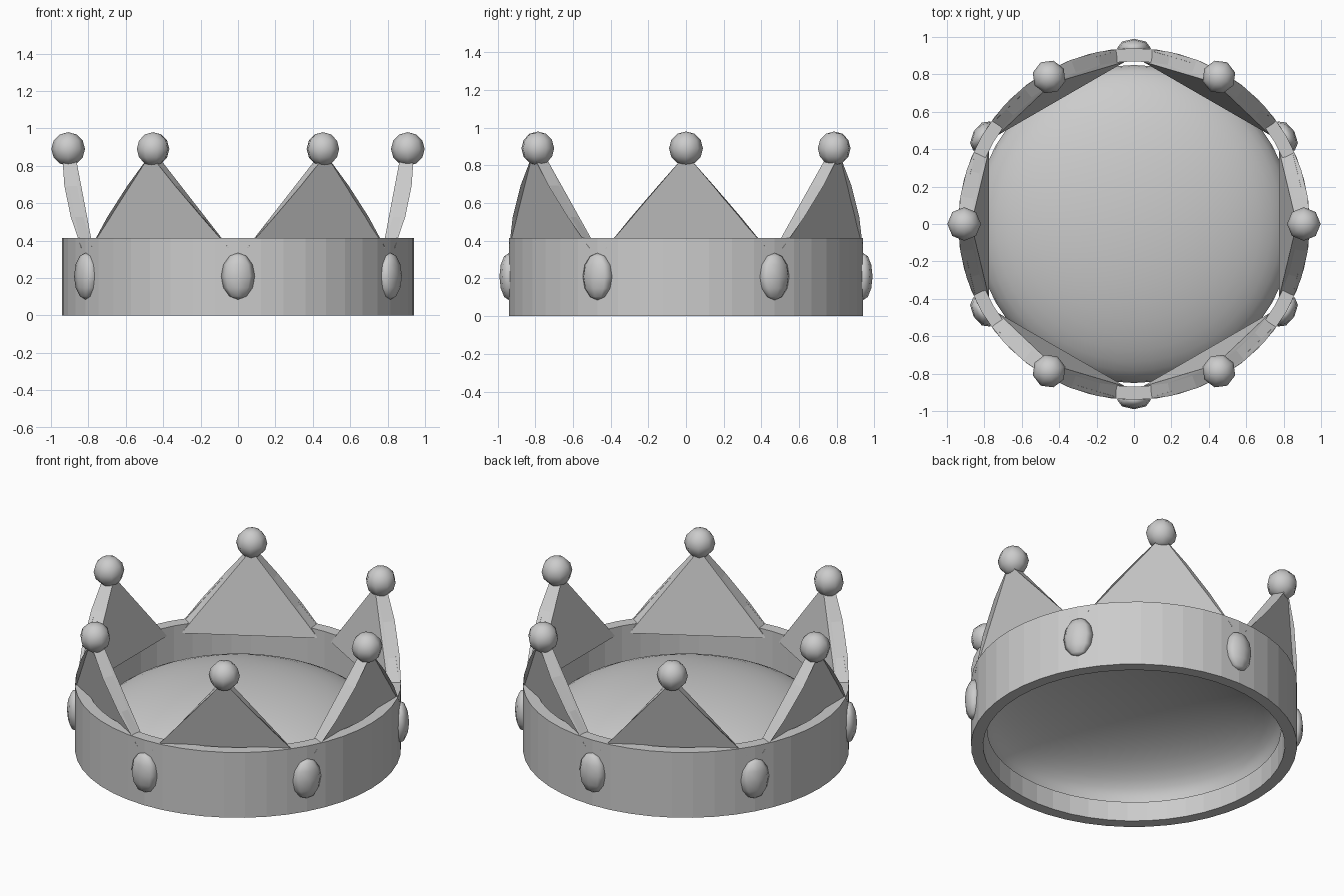
import bpy, bmesh, math
from mathutils import Matrix, Vector

if "Cube" in bpy.data.objects:
    bpy.data.objects.remove(bpy.data.objects["Cube"])

grey = bpy.data.materials.new("plain grey")
grey.diffuse_color = (0.6, 0.6, 0.6, 1)
grey.use_nodes = True
grey.node_tree.nodes["Principled BSDF"].inputs["Base Color"].default_value = grey.diffuse_color

R_OUT, R_IN = 0.94, 0.87


def finish(name, bm, smooth=False):
    bmesh.ops.recalc_face_normals(bm, faces=bm.faces)
    for f in bm.faces:
        f.smooth = smooth
    me = bpy.data.meshes.new(name)
    bm.to_mesh(me)
    bm.free()
    me.materials.append(grey)
    ob = bpy.data.objects.new(name, me)
    bpy.context.collection.objects.link(ob)
    return ob


def polar(r, deg, z):
    a = math.radians(deg)
    return Vector((r * math.cos(a), r * math.sin(a), z))


def ellipsoid(name, size, r, deg, z, u=8, v=6):
    bm = bmesh.new()
    bmesh.ops.create_uvsphere(bm, u_segments=u, v_segments=v, radius=1)
    bmesh.ops.scale(bm, vec=size, verts=bm.verts)
    m = Matrix.Translation(polar(r, deg, z)) @ Matrix.Rotation(math.radians(deg), 4, 'Z')
    bmesh.ops.transform(bm, matrix=m, verts=bm.verts)
    return finish(name, bm, True)


# band: square ring profile swept round
bm = bmesh.new()
N = 48
profile = [(R_OUT, 0), (R_OUT, 0.415), (R_IN, 0.415), (R_IN, 0)]
rings = [[bm.verts.new(polar(r, 360 * i / N, z)) for r, z in profile] for i in range(N)]
for i in range(N):
    a, b = rings[i], rings[(i + 1) % N]
    for k in range(4):
        bm.faces.new((a[k], b[k], b[(k + 1) % 4], a[(k + 1) % 4]))
finish("band", bm)

# domed cap: open flattened hemisphere inside the band
bm = bmesh.new()
bmesh.ops.create_uvsphere(bm, u_segments=48, v_segments=24, radius=1)
bmesh.ops.delete(bm, geom=[v for v in bm.verts if v.co.z < -0.01], context='VERTS')
bmesh.ops.scale(bm, vec=(0.85, 0.85, 0.30), verts=bm.verts)
bmesh.ops.translate(bm, vec=(0, 0, 0.11), verts=bm.verts)
finish("inner_cap", bm, True)


# point: thin plate whose slanted edges follow the band, with flat middle
def crown_point(name, deg):
    bm = bmesh.new()
    steps = (-27, -18, -9, 0, 9, 18, 27)
    sheets = []
    for r in (R_OUT, R_IN):
        s = [bm.verts.new(polar(r, deg + t, 0.86 - 0.5 * abs(t) / 27)) for t in steps]
        bm.faces.new((s[0], s[3], s[6]))
        for i, j, k in ((0, 1, 3), (1, 2, 3), (3, 4, 5), (3, 5, 6)):
            bm.faces.new((s[i], s[j], s[k]))
        sheets.append(s)
    o, n = sheets
    for i in range(7):
        j = (i + 1) % 7
        bm.faces.new((o[i], o[j], n[j], n[i]))
    finish(name, bm)


for i in range(6):
    crown_point(f"point_{i + 1}", 60 * i)
    ellipsoid(f"ball_{i + 1}", (0.09, 0.09, 0.09), 0.908, 60 * i, 0.89)
    ellipsoid(f"gem_{i + 1}", (0.05, 0.09, 0.125), 0.94, 60 * i + 30, 0.21)
